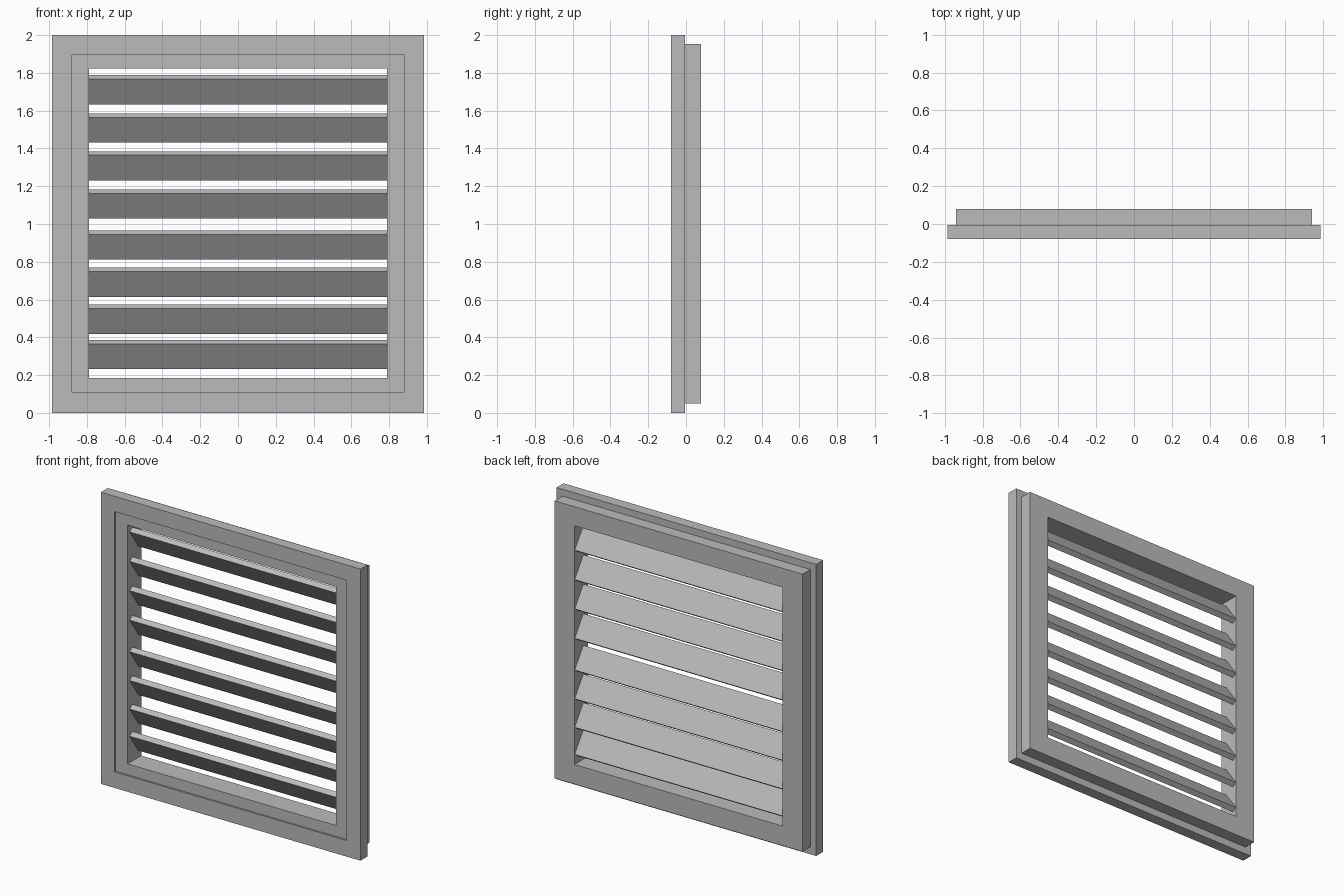
import bpy
import math

cube = bpy.data.objects.get("Cube")
if cube:
    bpy.data.objects.remove(cube, do_unlink=True)

# Single painted-metal grey
grey = bpy.data.materials.new("matte grey")
grey.use_nodes = True
colour = (0.5, 0.5, 0.5, 1.0)
grey.diffuse_color = colour
grey.node_tree.nodes["Principled BSDF"].inputs["Base Color"].default_value = colour


def make_object(name, verts, faces):
    mesh = bpy.data.meshes.new(name)
    mesh.from_pydata(verts, [], faces)
    mesh.materials.append(grey)
    obj = bpy.data.objects.new(name, mesh)
    bpy.context.collection.objects.link(obj)
    return obj


def ring(name, loops):
    """Mitred frame: rectangles (half width, bottom, top, y) joined in a closed cycle."""
    verts = []
    for hx, z0, z1, y in loops:
        verts += [(-hx, y, z0), (hx, y, z0), (hx, y, z1), (-hx, y, z1)]
    n = len(loops)
    faces = []
    for i in range(n):
        a, b = 4 * i, 4 * ((i + 1) % n)
        for k in range(4):
            m = (k + 1) % 4
            faces.append((a + k, a + m, b + m, b + k))
    return make_object(name, verts, faces)


FRONT, SHOULDER, BACK = -0.08, -0.004, 0.08
LIP = FRONT + 0.012
outer = (0.985, 0.0, 2.0)
trim_hole = (0.88, 0.11, 1.895)
body = (0.94, 0.05, 1.953)
opening = (0.79, 0.185, 1.822)

# Front trim
ring("front_trim", [(*outer, FRONT), (*outer, SHOULDER),
                    (*trim_hole, SHOULDER), (*trim_hole, FRONT)])

# Stepped inner frame, slightly recessed inside the trim
ring("inner_frame", [(*trim_hole, LIP), (*trim_hole, SHOULDER), (*body, SHOULDER),
                     (*body, BACK), (*opening, BACK), (*opening, LIP)])

# Sloping slats, high at the front and low at the back
angle = math.radians(55)
drop = 0.134
run = drop / math.tan(angle)
rise = 0.021
thick_y = rise * math.tan(angle)
back_y = BACK - 0.002
slat_tops = [1.788, 1.586, 1.385, 1.183, 0.966, 0.769, 0.573, 0.387]
for i, top in enumerate(slat_tops, 1):
    profile = [(back_y - run, top), (back_y, top - drop),
               (back_y - thick_y, top - drop - rise),
               (back_y - run - thick_y, top - rise)]
    verts = [(x, y, z) for x in (-opening[0], opening[0]) for y, z in profile]
    faces = [(3, 2, 1, 0), (4, 5, 6, 7)]
    faces += [(k, (k + 1) % 4, (k + 1) % 4 + 4, k + 4) for k in range(4)]
    make_object(f"slat_{i}", verts, faces)

# Consistent outward normals on every part
import bmesh
for obj in bpy.context.collection.objects:
    if obj.type == "MESH" and grey.name in obj.data.materials:
        bm = bmesh.new()
        bm.from_mesh(obj.data)
        bmesh.ops.recalc_face_normals(bm, faces=bm.faces)
        bm.to_mesh(obj.data)
        bm.free()
